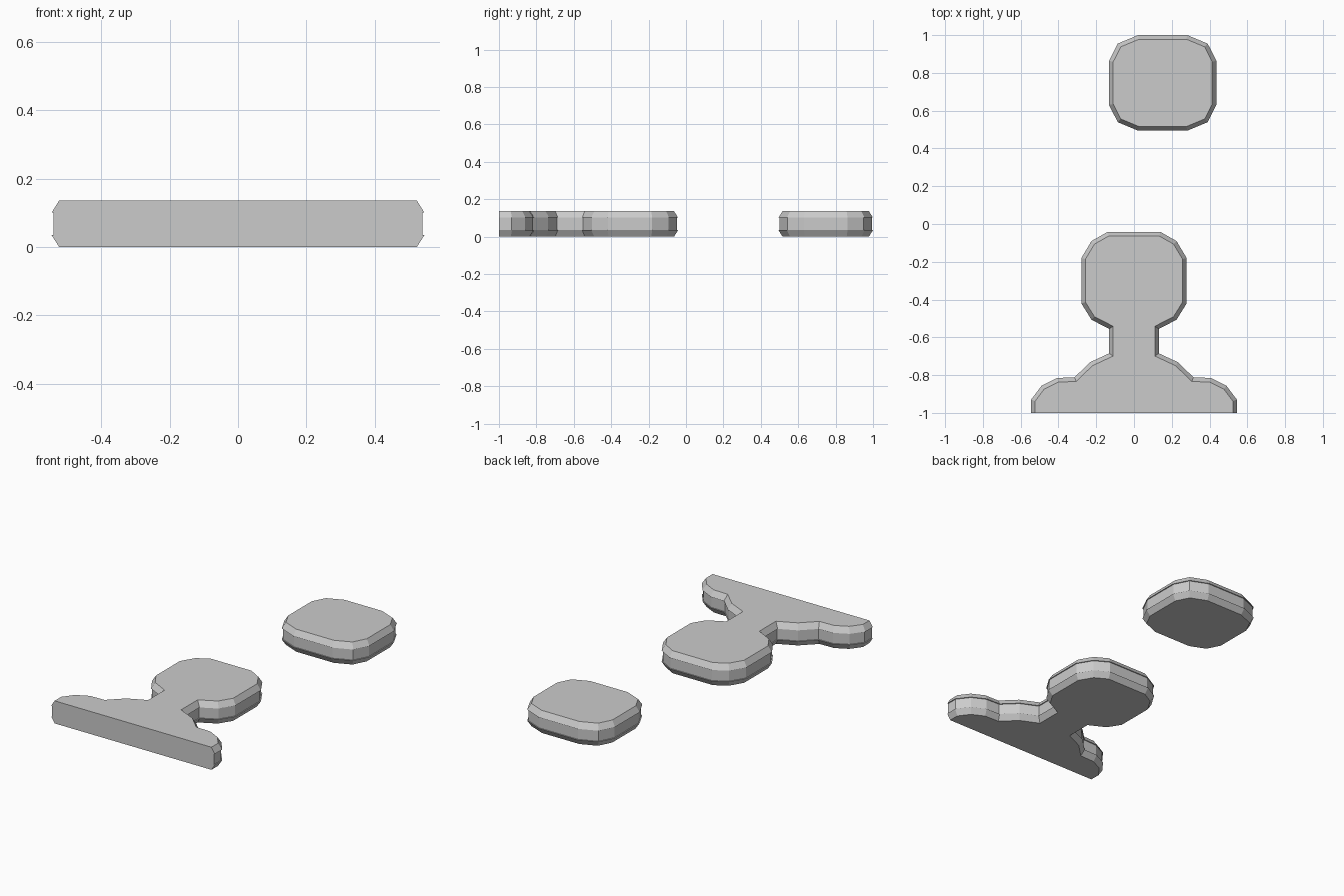
import bpy, bmesh
from mathutils import Vector

if "Cube" in bpy.data.objects:
    bpy.data.objects.remove(bpy.data.objects["Cube"])

# Cross-section of the rim: (height, inset from outline), with a slightly recessed wall
SECTION = [(0.0, 0.022), (0.035, 0.0), (0.035, 0.006),
           (0.101, 0.006), (0.101, 0.0), (0.136, 0.022)]


def inset(points, dist, base_y=None):
    """Mitred inset of a clockwise outline; points on base_y slide along it."""
    result = []
    n = len(points)
    for i, p in enumerate(points):
        if base_y is not None and abs(p.y - base_y) < 1e-6:
            result.append(Vector((p.x - dist * (1 if p.x > 0 else -1), p.y)))
            continue
        a = (p - points[i - 1]).normalized()
        b = (points[(i + 1) % n] - p).normalized()
        na, nb = Vector((a.y, -a.x)), Vector((b.y, -b.x))
        result.append(p + (na + nb) * dist / (1 + na.dot(nb)))
    return result


def bevelled_plate(name, right_half, base_y=None, centre_x=0.0):
    """Plate mirrored from its right half (listed from back to front)."""
    pts = [Vector(p) for p in right_half]
    pts += [Vector((-p.x, p.y)) for p in reversed(pts)]
    bm = bmesh.new()
    rings = [[bm.verts.new((q.x + centre_x, q.y, z)) for q in inset(pts, d, base_y)]
             for z, d in SECTION]
    n = len(pts)
    front = n // 2 - 1
    for low, high in zip(rings, rings[1:]):
        for i in range(n):
            if base_y is not None and i == front:
                continue
            j = (i + 1) % n
            bm.faces.new((low[i], low[j], high[j], high[i]))
    bm.faces.new(rings[0])
    bm.faces.new(rings[-1])
    # Flat cut face at the base
    if base_y is not None:
        bm.faces.new([r[front] for r in rings] + [r[front + 1] for r in reversed(rings)])
    bmesh.ops.recalc_face_normals(bm, faces=bm.faces)
    caps = [f for f in bm.faces if len(f.verts) > 4]
    bmesh.ops.triangulate(bm, faces=caps)
    mesh = bpy.data.meshes.new(name)
    bm.to_mesh(mesh)
    bm.free()
    obj = bpy.data.objects.new(name, mesh)
    bpy.context.collection.objects.link(obj)
    return obj


# Figure with rounded head, neck and spreading base
bevelled_plate("figure_plate", [
    (0.14, -0.042), (0.225, -0.09), (0.279, -0.18), (0.279, -0.42),
    (0.225, -0.507), (0.132, -0.555), (0.132, -0.685), (0.233, -0.732),
    (0.315, -0.812), (0.407, -0.815), (0.49, -0.857), (0.545, -0.93),
    (0.545, -1.0)], base_y=-1.0)

# Separate rounded disc behind the figure
CY, HALF = 0.747, [(0.13, 0.253), (0.238, 0.208), (0.284, 0.117)]
disc = [(x, CY + y) for x, y in HALF] + [(x, CY - y) for x, y in reversed(HALF)]
bevelled_plate("rear_disc", disc, centre_x=0.152)
